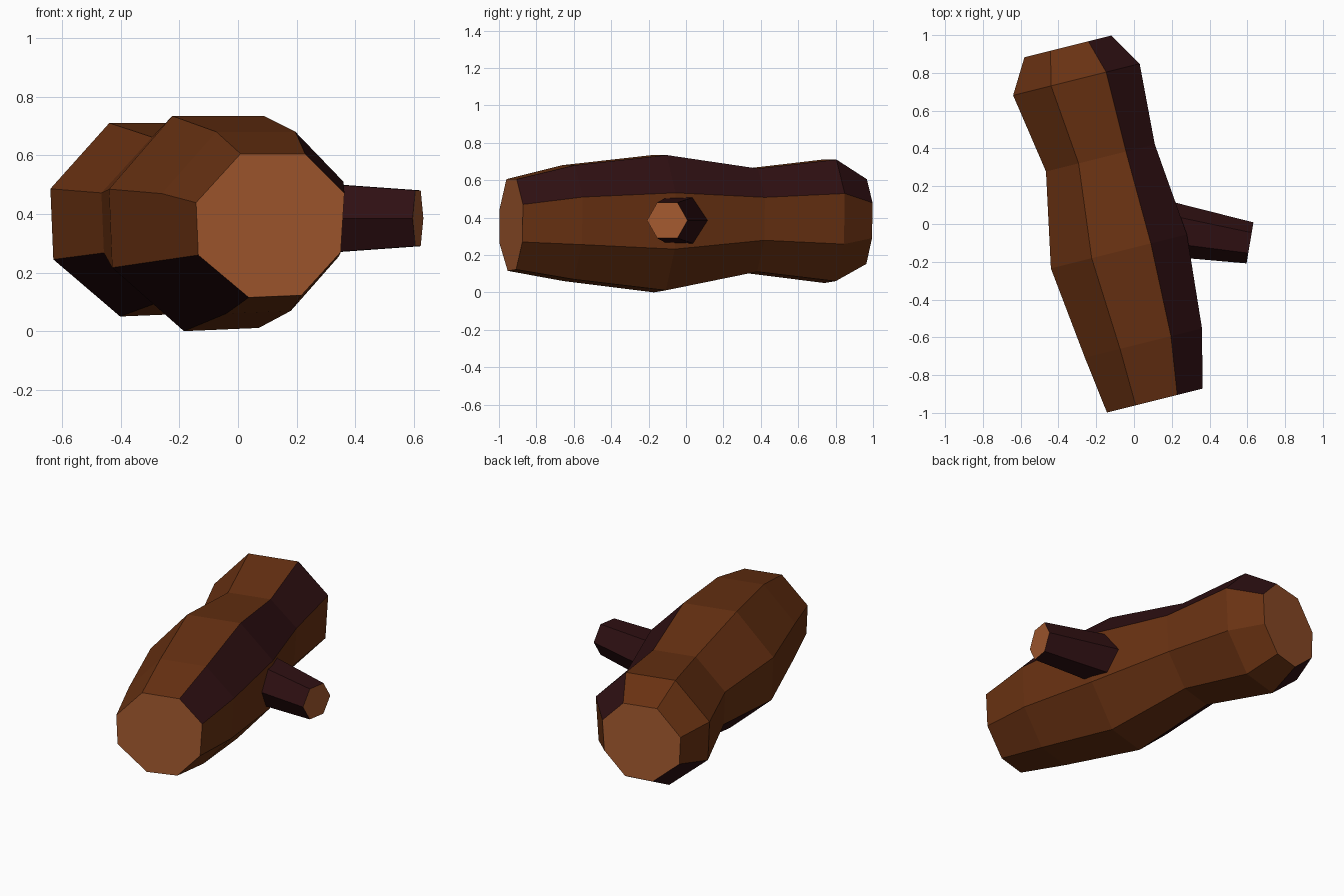
import bpy
import bmesh
import math
from mathutils import Matrix, Vector

default_cube = bpy.data.objects.get("Cube")
if default_cube:
    bpy.data.objects.remove(default_cube, do_unlink=True)


def make_material(name, colour):
    material = bpy.data.materials.new(name)
    material.use_nodes = True
    rgba = (*colour, 1.0)
    material.diffuse_color = rgba
    material.node_tree.nodes["Principled BSDF"].inputs["Base Color"].default_value = rgba
    return material


bark = make_material("brown bark", (0.14, 0.031, 0.006))
dark_bark = make_material("dark maroon bark", (0.028, 0.005, 0.006))
cut_wood = make_material("cut wood", (0.37, 0.1, 0.028))


def add_object(name, bm, materials):
    bmesh.ops.recalc_face_normals(bm, faces=bm.faces)
    mesh = bpy.data.meshes.new(name)
    bm.to_mesh(mesh)
    bm.free()
    for material in materials:
        mesh.materials.append(material)
    obj = bpy.data.objects.new(name, mesh)
    bpy.context.collection.objects.link(obj)
    return obj


# Irregular octagon shared by every ring of the trunk, clockwise from top left
profile = [(-0.4, 1), (0.47, 1), (1, 0.45), (0.95, -0.37),
           (0.42, -0.97), (-0.29, -1), (-0.97, -0.41), (-1, 0.32)]
dark_strips = (1, 5)

# Trunk rings from front to back: centre x, y, z, half width, half height
rings = [(0.11, -0.935, 0.36, 0.253, 0.245),
         (0.05, -0.63, 0.37, 0.31, 0.31),
         (-0.08, -0.145, 0.367, 0.36, 0.367),
         (-0.178, 0.35, 0.382, 0.288, 0.28),
         (-0.305, 0.765, 0.38, 0.335, 0.33),
         (-0.35, 0.94, 0.375, 0.23, 0.23)]
ring_slant = 0.25


def build_trunk():
    bm = bmesh.new()
    loops = []
    for x, y, z, width, height in rings:
        loops.append([bm.verts.new((x + u * width, y + u * width * ring_slant, z + v * height))
                      for u, v in profile])
    count = len(profile)
    # Bark strips run the length of the trunk
    for front, back in zip(loops, loops[1:]):
        for i in range(count):
            j = (i + 1) % count
            face = bm.faces.new((front[i], front[j], back[j], back[i]))
            face.material_index = 1 if i in dark_strips else 0
    # Sawn ends
    for loop in (loops[0], loops[-1]):
        bm.faces.new(loop).material_index = 2
    return add_object("log_trunk", bm, (bark, dark_bark, cut_wood))


def build_branch():
    start = Vector((0.1, -0.013, 0.385))
    end = Vector((0.614, -0.1, 0.385))
    axis = end - start
    # Tapered hexagon with corners pointing forward and back
    turn = axis.to_track_quat("Z", "Y").to_matrix().to_4x4()
    spin = Matrix.Rotation(math.radians(0), 4, "Z")
    bm = bmesh.new()
    bmesh.ops.create_cone(bm, cap_ends=True, segments=6, radius1=0.152, radius2=0.11,
                          depth=axis.length)
    # Bring a corner onto the horizontal side direction
    side = turn.to_3x3().inverted() @ Vector((-axis.y, axis.x, 0)).cross(Vector((0, 0, 0)))
    corner = max(bm.verts, key=lambda v: v.co.z).co
    sideways = turn.to_3x3().inverted() @ Vector((-axis.y, axis.x, 0))
    angle = math.atan2(sideways.y, sideways.x) - math.atan2(corner.y, corner.x)
    spin = Matrix.Rotation(angle, 4, "Z")
    for face in bm.faces:
        face.material_index = 1 if face.normal.z > 0.9 else 0
    bm.transform(Matrix.Translation((start + end) / 2) @ turn @ spin)
    return add_object("side_branch", bm, (dark_bark, cut_wood))


build_trunk()
build_branch()
